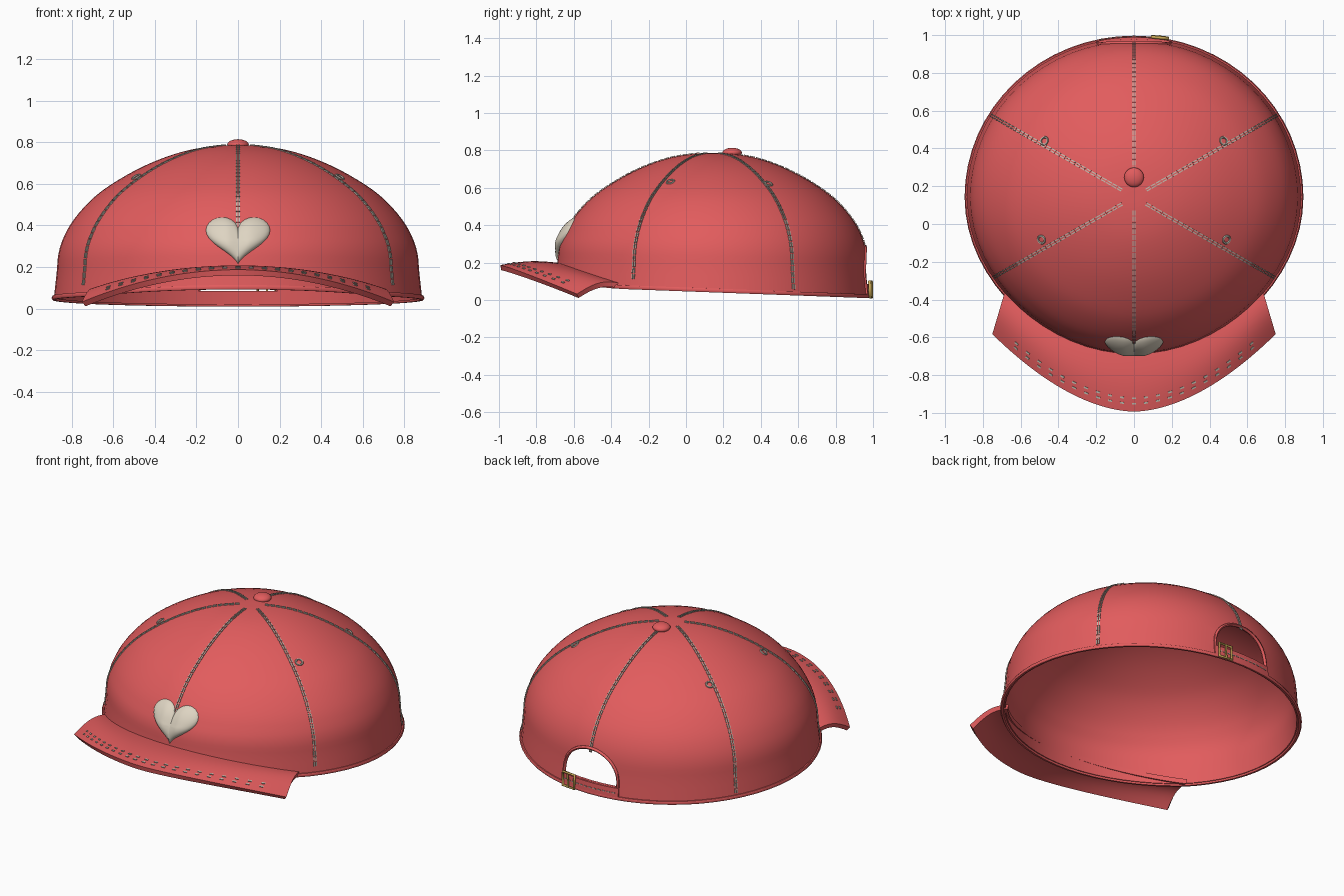
import bpy, bmesh, math
from math import sin, cos, pi, radians
from mathutils import Vector, Matrix
from mathutils.bvhtree import BVHTree

if "Cube" in bpy.data.objects:
    bpy.data.objects.remove(bpy.data.objects["Cube"])


def material(name, rgb):
    m = bpy.data.materials.new(name)
    m.diffuse_color = (*rgb, 1)
    m.use_nodes = True
    m.node_tree.nodes["Principled BSDF"].inputs["Base Color"].default_value = m.diffuse_color
    return m


RED = material("coral red fabric", (0.76, 0.107, 0.110))
CREAM = material("cream patch", (0.73, 0.66, 0.54))
GREY = material("grey thread", (0.53, 0.49, 0.42))
GOLD = material("brass", (0.62, 0.42, 0.10))


def finish(ob, mat, angle=40):
    """Apply modifiers, set colour and smooth shading."""
    bpy.ops.object.select_all(action='DESELECT')
    ob.select_set(True)
    bpy.context.view_layer.objects.active = ob
    bpy.ops.object.convert(target='MESH')
    ob = bpy.context.object
    ob.data.materials.clear()
    ob.data.materials.append(mat)
    bpy.ops.object.shade_smooth_by_angle(angle=radians(angle))
    return ob


def add(name, bm):
    me = bpy.data.meshes.new(name)
    bm.to_mesh(me)
    ob = bpy.data.objects.new(name, me)
    bpy.context.collection.objects.link(ob)
    return ob


def grid(surf, a0, a1, na, b0, b1, nb):
    bm = bmesh.new()
    vs = [[bm.verts.new(surf(a0 + (a1 - a0) * i / na, b0 + (b1 - b0) * j / nb))
           for j in range(nb + 1)] for i in range(na + 1)]
    for i in range(na):
        for j in range(nb):
            bm.faces.new((vs[i][j], vs[i][j + 1], vs[i + 1][j + 1], vs[i + 1][j]))
    bmesh.ops.remove_doubles(bm, verts=bm.verts, dist=1e-4)
    return bm


def solidify(ob, t, offset=-1):
    m = ob.modifiers.new("thick", 'SOLIDIFY')
    m.thickness, m.offset = t, offset


def tube(name, pts, r, mat, cyclic=False):
    cu = bpy.data.curves.new(name, 'CURVE')
    cu.dimensions, cu.bevel_depth, cu.bevel_resolution = '3D', r, 1
    cu.use_fill_caps = True
    sp = cu.splines.new('POLY')
    sp.points.add(len(pts) - 1)
    for p, q in zip(sp.points, pts):
        p.co = (*q, 1)
    sp.use_cyclic_u = cyclic
    ob = bpy.data.objects.new(name, cu)
    bpy.context.collection.objects.link(ob)
    return finish(ob, mat, 60)


# crown surface: angle phi around, s down the profile
PROF = [(0, .785), (.1, .783), (.25, .765), (.4, .726), (.55, .668), (.7, .59),
        (.8, .52), (.89, .43), (.945, .345), (.975, .25), (.985, .14), (1, 0)]
S = len(PROF) - 1


def profile(s):
    i = max(0, min(int(s), S - 1))
    t = s - i
    p = [PROF[max(0, min(S, i + k))] for k in (-1, 0, 1, 2)]
    return [0.5 * (2 * b + (c - a) * t + (2 * a - 5 * b + 4 * c - d) * t * t
                   + (3 * b - a - 3 * c + d) * t ** 3) for a, b, c, d in zip(*p)]


def rim_z(y):
    return .02 + .05 * (.985 - y) / 1.345 + .02 * max(0, (-.36 - y) / .34)


def crown(phi, s):
    r, z = profile(s)
    f = 1 - (.018 * sin(2 * phi) ** 2 if sin(phi) < 0 else 0)
    x, y1 = .885 * r * f * cos(phi), .8425 * f * sin(phi)
    if z < .35:
        rim = rim_z(.1425 + y1)
        z = rim + z / .35 * (.35 - rim)
    return Vector((x, .1425 + y1 * r, z))


# brim surface: v across, u outward; its root sits above the crown rim
def brim(v, u):
    p = crown(radians(-90 + 53 * v), S)
    p = Vector((p.x * .97, p.y + .03, p.z + .015 + .08 * max(0, (-.36 - p.y) / .34)))
    q = Vector((.75 * v, -.993 + .41 * abs(v) ** 1.8, .187 - .155 * v * v))
    p = p.lerp(q, u)
    p.z += (.015 + .02 * v * v) * sin(pi * u)
    return p


def frame(surf, a, b, e=.01):
    ta = (surf(a + e, b) - surf(a - e, b)).normalized()
    tb = (surf(a, b + e) - surf(a, b - e)).normalized()
    return surf(a, b), ta, tb, tb.cross(ta).normalized()


def stitches(name, items, size):
    """Small thread blocks from (point, direction, normal)."""
    bm = bmesh.new()
    for p, d, n in items:
        side = n.cross(d).normalized()
        rot = Matrix((d * size[0], side * size[1], n * size[2])).transposed().to_4x4()
        bmesh.ops.create_cube(bm, size=1, matrix=Matrix.Translation(p) @ rot)
    return finish(add(name, bm), GREY, 30)


# crown shell with the back opening cut out
bm = grid(crown, 0, 2 * pi, 64, 0, S, 33)
tree = BVHTree.FromBMesh(bm)
dome = add("crown", bm)
solidify(dome, .018)
arch = [(.19 * cos(pi * k / 24), .085 + .2 * sin(pi * k / 24) ** .8) for k in range(25)]
bm = bmesh.new()
face = bm.faces.new([bm.verts.new((x, .6, z)) for x, z in arch])
ext = bmesh.ops.extrude_face_region(bm, geom=[face])
bmesh.ops.translate(bm, vec=(0, .7, 0), verts=[g for g in ext['geom'] if isinstance(g, bmesh.types.BMVert)])
bmesh.ops.recalc_face_normals(bm, faces=bm.faces)
cutter = add("opening_cutter", bm)
cutter.hide_render = True
cut = dome.modifiers.new("opening", 'BOOLEAN')
cut.operation, cut.object, cut.solver = 'DIFFERENCE', cutter, 'EXACT'
finish(dome, RED)
bpy.data.objects.remove(cutter)

# piping on the rim and around the opening
tube("rim_piping", [crown(2 * pi * k / 64, S) for k in range(64)], .012, RED, True)
tube("opening_piping", [tree.ray_cast(Vector((x, 3, z)), Vector((0, -1, 0)))[0]
                        for x, z in arch], .01, RED)

# brim
b = add("brim", grid(brim, -1, 1, 40, 0, 1, 12))
solidify(b, .028)
finish(b, RED)
items = []
for u in (.78, .87):
    for k in range(21):
        p, ta, tb, n = frame(brim, -.84 + 1.68 * k / 20, u)
        items.append((p + n * .001, ta, n))
stitches("brim_stitching", items, (.022, .009, .006))

# six seams, each a double row of stitches
items = []
for phi in [radians(d) for d in (90, 31, -31, -90, -149, 149)]:
    end = {90: 8.9, -90: 8.6}.get(round(math.degrees(phi)), S - .35)
    last, s = None, 1.0
    while s < end:
        p = crown(phi, s)
        if last is None or (p - last).length > .032:
            last = p
            p, ta, tb, n = frame(crown, phi, s)
            items += [(p + ta * k * .006 + n * .001, tb, n) for k in (-1, 1)]
        s += .01
stitches("seam_stitching", items, (.027, .006, .007))

# eyelets beside the side seams
for i, (x, y) in enumerate([(.475, .44), (-.475, .44), (.49, -.083), (-.49, -.083)]):
    p, n = tree.ray_cast(Vector((x, y, 3)), Vector((0, 0, -1)))[:2]
    bpy.ops.mesh.primitive_torus_add(major_radius=.02, minor_radius=.006, major_segments=16,
                                     minor_segments=6, location=p,
                                     rotation=n.to_track_quat('Z', 'Y').to_euler())
    ob = bpy.context.object
    ob.name = f"eyelet_{i + 1}"
    finish(ob, GREY, 60)

# top button
bpy.ops.mesh.primitive_uv_sphere_add(segments=24, ring_count=12, radius=1, location=(0, .247, .788))
ob = bpy.context.object
ob.name, ob.scale = "top_button", (.052, .052, .026)
finish(ob, RED, 60)


# puffed heart patch following the front of the crown
def heart(t, k):
    x = .155 * sin(t) ** 3 * k
    h = (13 * cos(t) - 5 * cos(2 * t) - 2 * cos(3 * t) - cos(4 * t)) / 17
    z = .32 + (.21 + (h + 1) * .135 - .32) * k
    hit = tree.ray_cast(Vector((x, -3, z)), Vector((0, 1, 0)))[0]
    puff = .04 * math.sqrt(max(0, 1 - k ** 2.5)) * (.6 + .4 * min(1, abs(x) / .05))
    return Vector((x, hit.y + .004 - puff, z))


bm = grid(lambda t, k: heart(t, sin(k * pi / 2)), 0, 2 * pi, 48, 0, 1, 12)
bmesh.ops.recalc_face_normals(bm, faces=bm.faces)
if sum(f.normal.y for f in bm.faces) > 0:
    bmesh.ops.reverse_faces(bm, faces=bm.faces)
finish(add("heart_patch", bm), CREAM, 60)


# back strap with a stitched line and a buckle
def strap(phi, h):
    p = crown(phi, S)
    return Vector((p.x, p.y + .002 - .004 * h, p.z + .002 + .062 * h))


ob = add("back_strap", grid(strap, radians(77), radians(103), 12, 1, 0, 1))
solidify(ob, .012, 0)
finish(ob, RED)
items = []
for k in range(12):
    p, ta, tb, n = frame(strap, radians(79 + 2 * k), .5)
    items.append((Vector((p.x, p.y + .006, p.z)), ta, Vector((0, 1, 0))))
stitches("strap_stitching", items, (.02, .005, .006))
tube("buckle_frame", [(.095, .993, .014), (.18, .985, .014), (.18, .982, .1), (.095, .99, .1)],
     .008, GOLD, True)
tube("buckle_prong", [(.137, .994, .014), (.14, .994, .098)], .006, GOLD)
